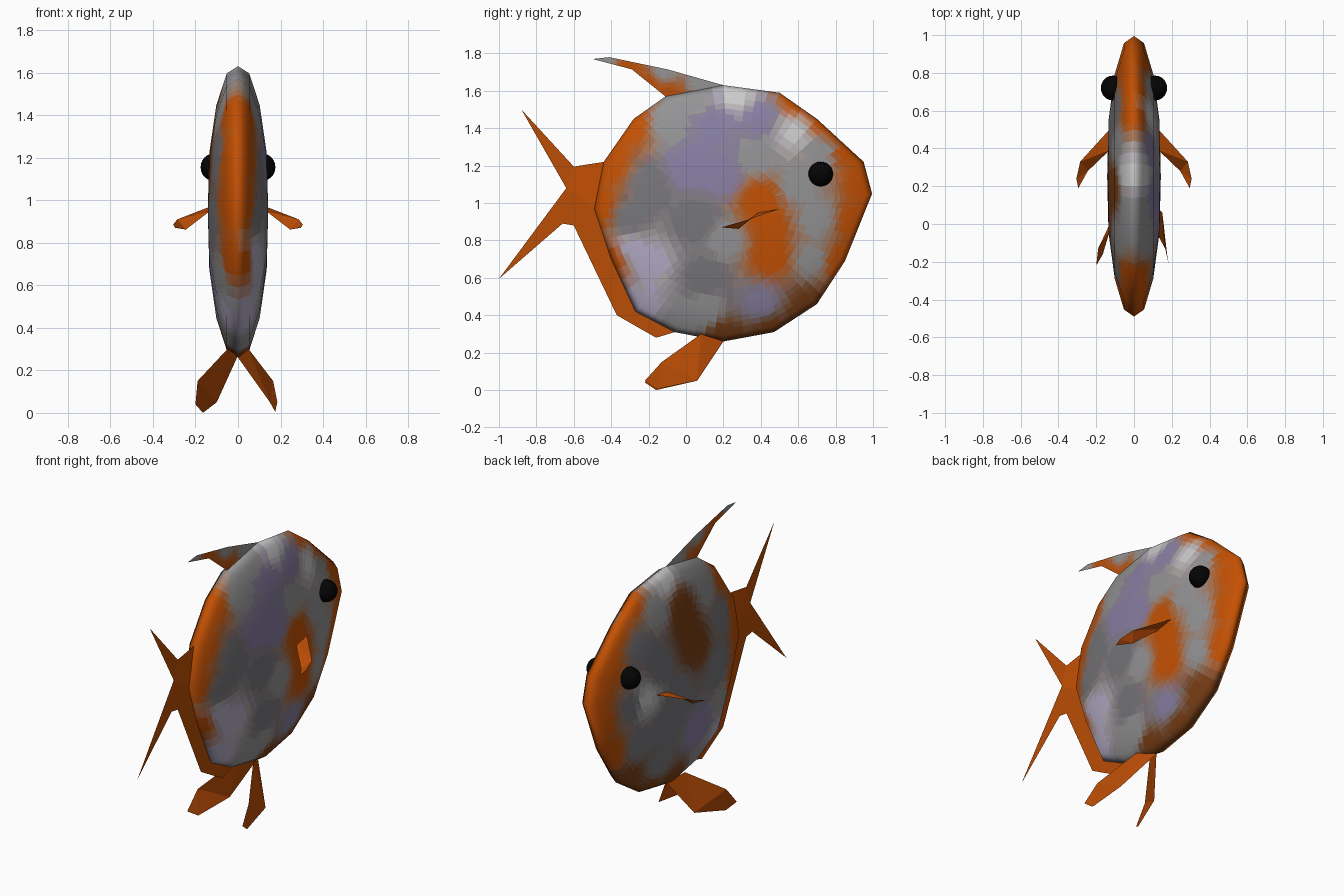
import bpy, bmesh, math
from mathutils import Vector

if "Cube" in bpy.data.objects:
    bpy.data.objects.remove(bpy.data.objects["Cube"])

# Colours as display values (0-255)
PALETTE = {"orange": (196, 80, 8), "fin": (186, 78, 14), "brown": (120, 62, 24),
           "grey": (146, 146, 148), "dark": (118, 118, 122), "white": (192, 190, 194),
           "lilac": (135, 126, 162), "pale": (180, 172, 198), "black": (12, 12, 12)}
MATERIALS = {}


def material(rgb):
    """Material for a display colour, rounded so that similar tints are shared."""
    key = tuple(round(c / 12) * 12 for c in rgb)
    if key not in MATERIALS:
        m = bpy.data.materials.new("tint_%d_%d_%d" % key)
        m.diffuse_color = (*[(c / 255) ** 2.2 for c in rgb], 1)
        m.use_nodes = True
        m.node_tree.nodes["Principled BSDF"].inputs["Base Color"].default_value = m.diffuse_color
        MATERIALS[key] = m
    return MATERIALS[key]


def paint(me, spots):
    """Blend the colour spots (name, y, z) over the faces of one mesh."""
    slots = {}
    for p in me.polygons:
        use = spots(p.center) if callable(spots) else spots
        total, rgb = 0, Vector((0, 0, 0))
        for name, y, z in use:
            w = 1 / ((p.center.y - y) ** 2 + (p.center.z - z) ** 2 + 0.0005) ** 2
            total += w
            rgb += w * Vector(PALETTE[name])
        m = material(rgb / total)
        if m.name not in slots:
            slots[m.name] = len(slots)
            me.materials.append(m)
        p.material_index = slots[m.name]


def finish(name, bm, spots):
    me = bpy.data.meshes.new(name)
    bm.to_mesh(me)
    bm.free()
    paint(me, spots)
    ob = bpy.data.objects.new(name, me)
    bpy.context.collection.objects.link(ob)
    return ob


def sheet(name, polys, spots=(("fin", 0, 0),), cuts=0):
    """Thin fin made from one or more outlines of 3D points."""
    bm = bmesh.new()
    for pts in polys:
        bm.faces.new([bm.verts.new(p) for p in pts])
    bmesh.ops.remove_doubles(bm, verts=bm.verts[:], dist=0.001)
    bmesh.ops.triangulate(bm, faces=bm.faces[:])
    if cuts:
        bmesh.ops.subdivide_edges(bm, edges=bm.edges[:], cuts=cuts, use_grid_fill=True)
    return finish(name, bm, spots)


def flat(pts):
    return [(0, y, z) for y, z in pts]


# Body: side outline shrunk in rings towards the middle of each flank
CY, CZ = 0.25, 0.95
OUTLINE = [(0.20, 1.63), (0.50, 1.59), (0.70, 1.45), (0.95, 1.22), (0.995, 1.05),
           (0.85, 0.69), (0.70, 0.46), (0.47, 0.31), (0.20, 0.26), (-0.06, 0.31),
           (-0.27, 0.42), (-0.40, 0.70), (-0.49, 0.97), (-0.44, 1.22),
           (-0.28, 1.45), (-0.11, 1.57)]
RINGS = [(0.95, 0.053), (0.73, 0.102), (0.40, 0.135)]
n = len(OUTLINE)

# Markings: shared rim, then each flank
RIM = [("orange", 0.60, 1.56), ("orange", 0.75, 1.43), ("orange", 0.86, 1.28),
       ("orange", 0.97, 1.12), ("orange", 0.91, 0.90), ("orange", 0.82, 0.68),
       ("brown", 0.66, 0.44), ("brown", 0.45, 0.32), ("brown", 0.20, 0.28),
       ("orange", -0.47, 0.97), ("orange", -0.42, 1.20), ("orange", -0.29, 1.42),
       ("orange", -0.39, 0.70), ("grey", -0.05, 0.34), ("pale", -0.24, 0.44),
       ("grey", 0.05, 1.60), ("white", 0.28, 1.58)]
RIGHT = [("orange", 0.45, 0.72), ("orange", 0.44, 0.88), ("orange", 0.40, 1.02),
         ("grey", 0.70, 0.92), ("grey", 0.68, 0.70), ("grey", 0.60, 1.10),
         ("grey", 0.72, 1.27), ("white", 0.58, 1.38), ("lilac", 0.40, 1.46),
         ("lilac", 0.16, 1.42), ("lilac", 0.00, 1.20), ("lilac", 0.20, 1.15),
         ("grey", 0.38, 1.25), ("dark", -0.20, 1.10), ("dark", -0.30, 0.92),
         ("grey", -0.10, 1.42), ("dark", 0.05, 0.90), ("dark", 0.10, 0.60),
         ("pale", -0.20, 0.68), ("pale", -0.30, 0.75), ("grey", 0.22, 0.80),
         ("grey", 0.10, 0.42), ("lilac", 0.40, 0.46)]
LEFT = [("brown", 0.17, 1.28), ("brown", 0.10, 1.12), ("brown", 0.20, 1.42),
        ("dark", 0.60, 1.30), ("dark", 0.70, 0.95), ("dark", 0.45, 1.12),
        ("dark", 0.62, 0.70), ("white", 0.58, 0.97), ("dark", 0.40, 0.75),
        ("dark", 0.25, 0.90), ("dark", 0.40, 0.48), ("dark", -0.15, 0.90),
        ("dark", -0.20, 1.20), ("lilac", 0.05, 0.58), ("grey", -0.25, 0.65),
        ("grey", 0.42, 1.45), ("grey", -0.08, 1.42)]

bm = bmesh.new()
rim = [bm.verts.new((0, y, z)) for y, z in OUTLINE]
for side in (1, -1):
    last = rim
    for s, x in RINGS:
        ring = [bm.verts.new((side * x, CY + (y - CY) * s, CZ + (z - CZ) * s))
                for y, z in OUTLINE]
        for i in range(n):
            j = (i + 1) % n
            bm.faces.new((last[i], last[j], ring[j], ring[i]))
        last = ring
    hub = bm.verts.new((side * 0.142, CY, CZ))
    for i in range(n):
        bm.faces.new((last[i], last[(i + 1) % n], hub))
# Finer faces carry the blended markings without changing the shape
bmesh.ops.subdivide_edges(bm, edges=bm.edges[:], cuts=4, use_grid_fill=True)
bmesh.ops.recalc_face_normals(bm, faces=bm.faces[:])
for f in bm.faces:
    f.smooth = True
body = finish("body", bm, lambda c: RIM + (RIGHT if c.x > 0 else LEFT))
# Rounded shading over the low-poly shape
body.data.normals_split_custom_set_from_vertices(
    [Vector((v.co.x / 0.142 ** 2, (v.co.y - CY) / 0.74 ** 2,
             (v.co.z - CZ) / 0.68 ** 2)).normalized() for v in body.data.vertices])

# Dorsal fin: grey along the top, orange towards the back
sheet("dorsal_fin", [flat([(0.20, 1.63), (-0.10, 1.715), (-0.41, 1.78), (-0.50, 1.77),
                           (-0.29, 1.715), (-0.11, 1.57)])],
      [("grey", 0.10, 1.64), ("grey", -0.12, 1.71), ("grey", -0.42, 1.79),
       ("fin", -0.20, 1.63), ("fin", -0.32, 1.71), ("fin", -0.10, 1.58)], cuts=5)

# Tail stem and forked lobes
sheet("tail_fin", [
    flat([(-0.44, 1.22), (-0.60, 1.195), (-0.64, 1.08), (-0.66, 0.89), (-0.60, 0.88),
          (-0.48, 0.97)]),
    flat([(-0.60, 1.195), (-0.88, 1.50), (-0.64, 1.08)]),
    flat([(-0.64, 1.08), (-1.0, 0.595), (-0.66, 0.89)])])

# Anal fin along the lower rear edge
sheet("anal_fin", [
    flat([(-0.48, 0.97), (-0.60, 0.88), (-0.37, 0.40), (-0.27, 0.42), (-0.40, 0.70)]),
    flat([(-0.27, 0.42), (-0.37, 0.40), (-0.16, 0.28), (-0.06, 0.31)])])

# Pectoral fins and eyes, one per side
for label, s in (("right", 1), ("left", -1)):
    pts = [(0.13, 0.50, 0.97), (0.285, 0.33, 0.91), (0.305, 0.24, 0.885),
           (0.295, 0.19, 0.87), (0.245, 0.28, 0.862), (0.13, 0.39, 0.95)]
    sheet(label + "_pectoral_fin", [[(s * x, y, z) for x, y, z in pts]])
    bpy.ops.mesh.primitive_uv_sphere_add(segments=20, ring_count=12, radius=0.066,
                                         location=(s * 0.11, 0.72, 1.155))
    eye = bpy.context.object
    eye.name = label + "_eye"
    eye.data.materials.append(material(PALETTE["black"]))
    bpy.ops.object.shade_smooth()

# Pelvic fins, splayed slightly differently on each side
sheet("right_pelvic_fin", [[(0.05, 0.08, 0.30), (0.165, -0.13, 0.15), (0.185, -0.22, 0.05),
                            (0.175, -0.16, 0.005), (0.15, 0.06, 0.05), (0, 0.20, 0.26)]])
sheet("left_pelvic_fin", [[(-0.05, 0.08, 0.30), (-0.19, -0.13, 0.15), (-0.20, -0.22, 0.04),
                           (-0.165, -0.16, 0.0), (-0.10, 0.06, 0.05), (0, 0.20, 0.27)]])
